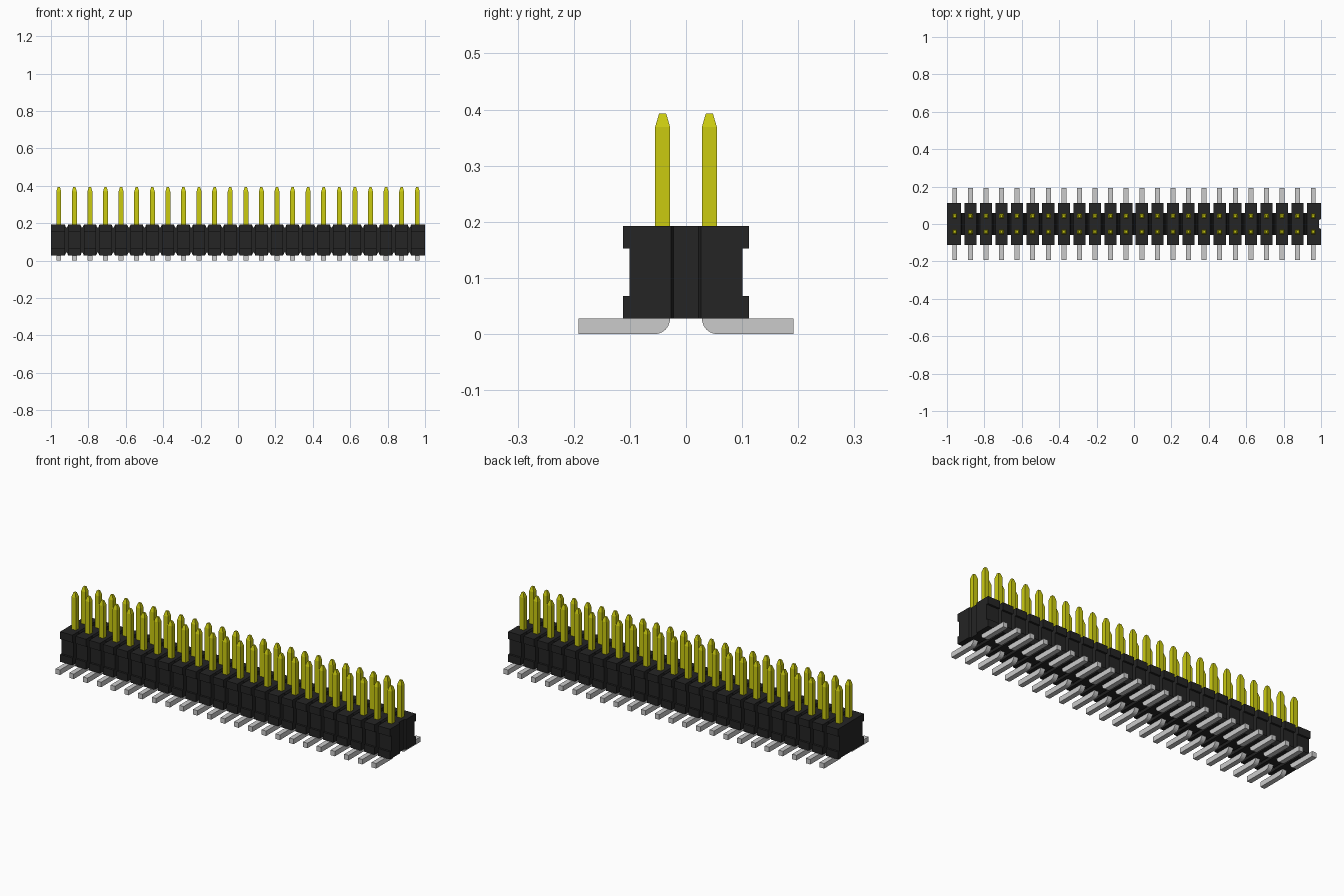
import bpy
import bmesh
from mathutils import Vector

cube = bpy.data.objects.get("Cube")
if cube:
    bpy.data.objects.remove(cube)

COUNT = 24
PITCH = 2 / COUNT
ROW_Y = PITCH / 2
HALF_PIN = 0.0133
HALF_CELL = 0.0325
BASE, TOP = 0.0275, 0.1925
CENTRES = [-1 + PITCH * (i + 0.5) for i in range(COUNT)]


def material(name, colour):
    mat = bpy.data.materials.new(name)
    mat.use_nodes = True
    mat.diffuse_color = (*colour, 1)
    mat.node_tree.nodes["Principled BSDF"].inputs["Base Color"].default_value = (*colour, 1)
    return mat


BLACK = material("black plastic", (0.018, 0.018, 0.018))
GOLD = material("yellow metal", (0.6, 0.6, 0.005))
SILVER = material("grey metal", (0.6, 0.6, 0.6))


def prism(bm, start, end):
    """Join two matching outlines into a closed solid."""
    a = [bm.verts.new(p) for p in start]
    b = [bm.verts.new(p) for p in end]
    bm.faces.new(a)
    bm.faces.new(b[::-1])
    for i in range(len(a)):
        j = (i + 1) % len(a)
        bm.faces.new((a[i], b[i], b[j], a[j]))


def along_x(bm, outline, x0, x1):
    prism(bm, [(x0, y, z) for y, z in outline], [(x1, y, z) for y, z in outline])


def finish(name, bm, mat):
    bmesh.ops.recalc_face_normals(bm, faces=bm.faces)
    mesh = bpy.data.meshes.new(name)
    bm.to_mesh(mesh)
    bm.free()
    mesh.materials.append(mat)
    obj = bpy.data.objects.new(name, mesh)
    bpy.context.collection.objects.link(obj)
    return obj


# Housing cells: flanged top and bottom, slimmer waist
edge = [(0.112, BASE), (0.112, 0.068), (0.101, 0.068),
        (0.101, 0.152), (0.112, 0.152), (0.112, TOP)]
outline = edge + [(-y, z) for y, z in reversed(edge)]
GROOVE = 0.01
bm = bmesh.new()
for i, x in enumerate(CENTRES):
    x0 = -1 if i == 0 else x - HALF_CELL
    x1 = 1 - GROOVE if i == COUNT - 1 else x + HALF_CELL
    along_x(bm, outline, x0, x1)
finish("housing_cells", bm, BLACK)

# Raised cheeks either side of the end groove
bm = bmesh.new()
for side in (1, -1):
    rings = []
    for x, inner in ((1 - GROOVE, 0.022), (1, 0.027)):
        half = [(inner, BASE)] + edge + [(inner, TOP)]
        rings.append([(x, side * y, z) for y, z in half])
    prism(bm, *rings)
finish("end_cheeks", bm, BLACK)

# Webs joining neighbouring cells, notched above and below
bm = bmesh.new()
gap = PITCH / 2 - HALF_CELL
notch = 0.016
for x in CENTRES[:-1]:
    mid = x + PITCH / 2
    shape = [(-gap, BASE), (-gap / 4, BASE + notch), (gap / 4, BASE + notch), (gap, BASE),
             (gap, TOP), (gap / 4, TOP - notch), (-gap / 4, TOP - notch), (-gap, TOP)]
    prism(bm, [(mid + u, -0.06, z) for u, z in shape],
          [(mid + u, 0.06, z) for u, z in shape])
finish("housing_webs", bm, BLACK)


# Upright contact pins with tapered tips
def square(x, y, half, z):
    return [(x + a * half, y + b * half, z) for a, b in ((-1, -1), (1, -1), (1, 1), (-1, 1))]


bm = bmesh.new()
for x in CENTRES:
    for y in (-ROW_Y, ROW_Y):
        prism(bm, square(x, y, HALF_PIN, 0.18), square(x, y, HALF_PIN, 0.369))
        prism(bm, square(x, y, HALF_PIN, 0.369), square(x, y, 0.0063, 0.393))
bmesh.ops.remove_doubles(bm, verts=bm.verts, dist=0.0001)
# drop the inner faces where the tip meets the shaft
inner = [f for f in bm.faces if all(abs(v.co.z - 0.369) < 0.0001 for v in f.verts)]
bmesh.ops.delete(bm, geom=inner, context="FACES")
finish("contact_pins", bm, GOLD)

# Solder feet: rounded heel, then a flat tail outward
heel_y = ROW_Y - HALF_PIN
radius = 2 * HALF_PIN
heel = []
for step in range(7):
    d = Vector((-1, 0)).lerp(Vector((0, -1)), step / 6).normalized() * radius
    heel.append((heel_y + radius + d.x, BASE + d.y * BASE / radius))
foot = heel + [(0.192, 0), (0.192, BASE)]
bm = bmesh.new()
for x in CENTRES:
    for side in (1, -1):
        along_x(bm, [(side * y, z) for y, z in foot], x - HALF_PIN, x + HALF_PIN)
finish("solder_feet", bm, SILVER)
